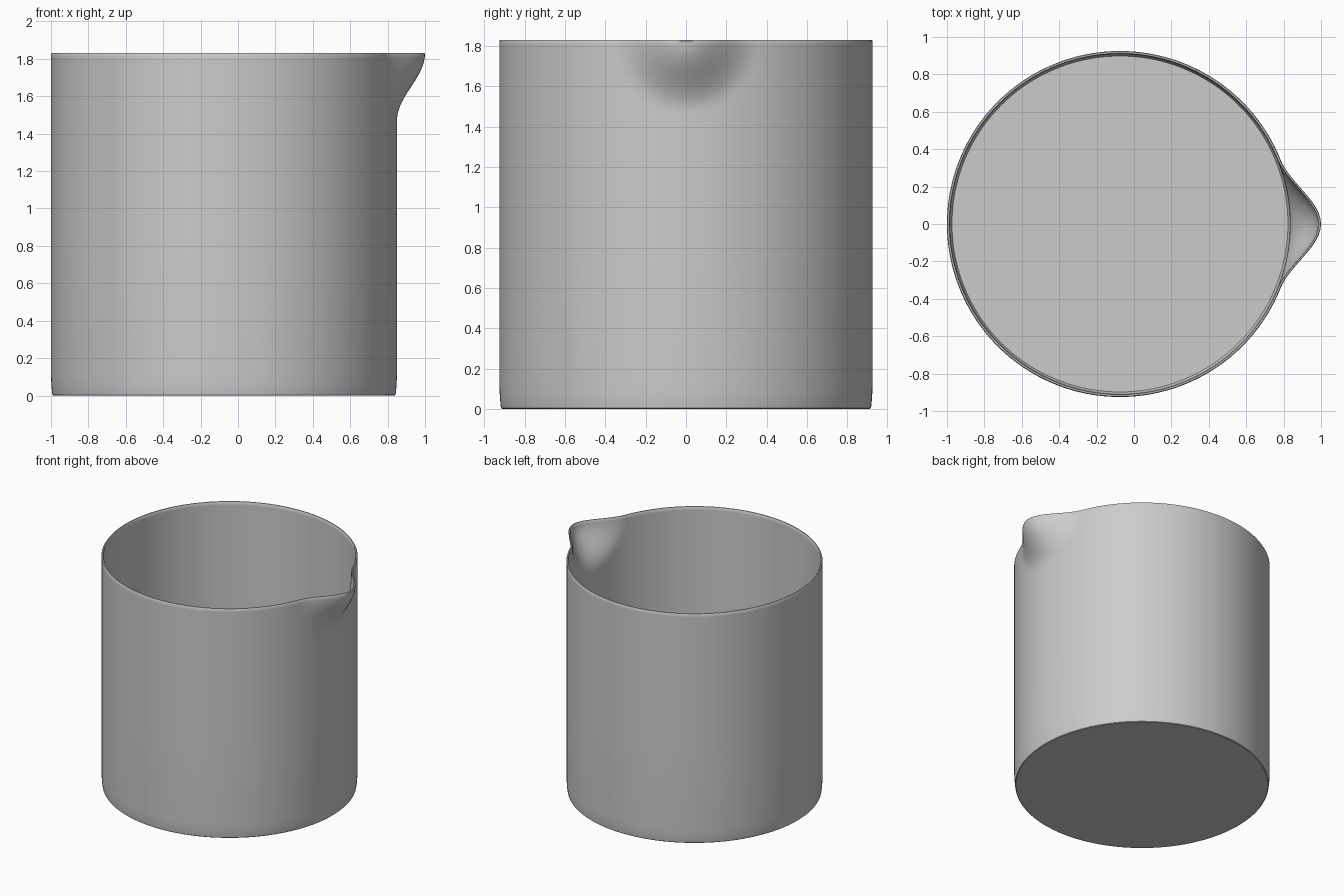
import bpy, bmesh, math

if "Cube" in bpy.data.objects:
    bpy.data.objects.remove(bpy.data.objects["Cube"])

CX, R, H, WALL = -0.075, 0.925, 1.83, 0.016
SEGS, SPOUT, REACH = 192, 0.15, 0.36


def spout_offset(x, y, z):
    """Smooth outward bulge that fades away from the middle of the rim."""
    if x < 0:
        return 0.0
    d = math.hypot(y / 0.345, (H - z) / REACH)
    return SPOUT * math.cos(d * math.pi / 2) ** 2 if d < 1 else 0.0


# Wall section: slightly tapered foot, straight side, rounded rim, inner wall, floor
rows = [1.42 + (H - 0.006 - 1.42) * i / 20 for i in range(21)]
outer = [(0.912, 0.0), (0.917, 0.004), (0.919, 0.015), (0.923, 0.06), (R, 0.11), (R, 0.75)]
outer += [(R, z) for z in rows]
rim = [(R - 0.004, H), (R - WALL + 0.004, H)]
inner = [(R - WALL, z) for z in reversed(rows)]
inner += [(R - WALL, 0.75), (R - WALL, 0.11), (0.905, 0.03), (0.898, 0.018)]
section = outer + rim + inner

# Beaker body, revolved and pulled out at the spout
bm = bmesh.new()
rings = []
for r, z in section:
    ring = []
    for i in range(SEGS):
        a = 2 * math.pi * i / SEGS
        x, y = r * math.cos(a), r * math.sin(a)
        ring.append(bm.verts.new((CX + x + spout_offset(x, y, z), y, z)))
    rings.append(ring)
for lo, hi in zip(rings, rings[1:]):
    for i in range(SEGS):
        j = (i + 1) % SEGS
        bm.faces.new((lo[i], lo[j], hi[j], hi[i]))

# Underside and inner floor
bm.faces.new(list(reversed(rings[0])))
bm.faces.new(rings[-1])

mesh = bpy.data.meshes.new("beaker")
bm.to_mesh(mesh)
bm.free()
beaker = bpy.data.objects.new("beaker", mesh)
bpy.context.collection.objects.link(beaker)
bpy.context.view_layer.objects.active = beaker
beaker.select_set(True)
bpy.ops.object.shade_smooth_by_angle(angle=math.radians(35))
